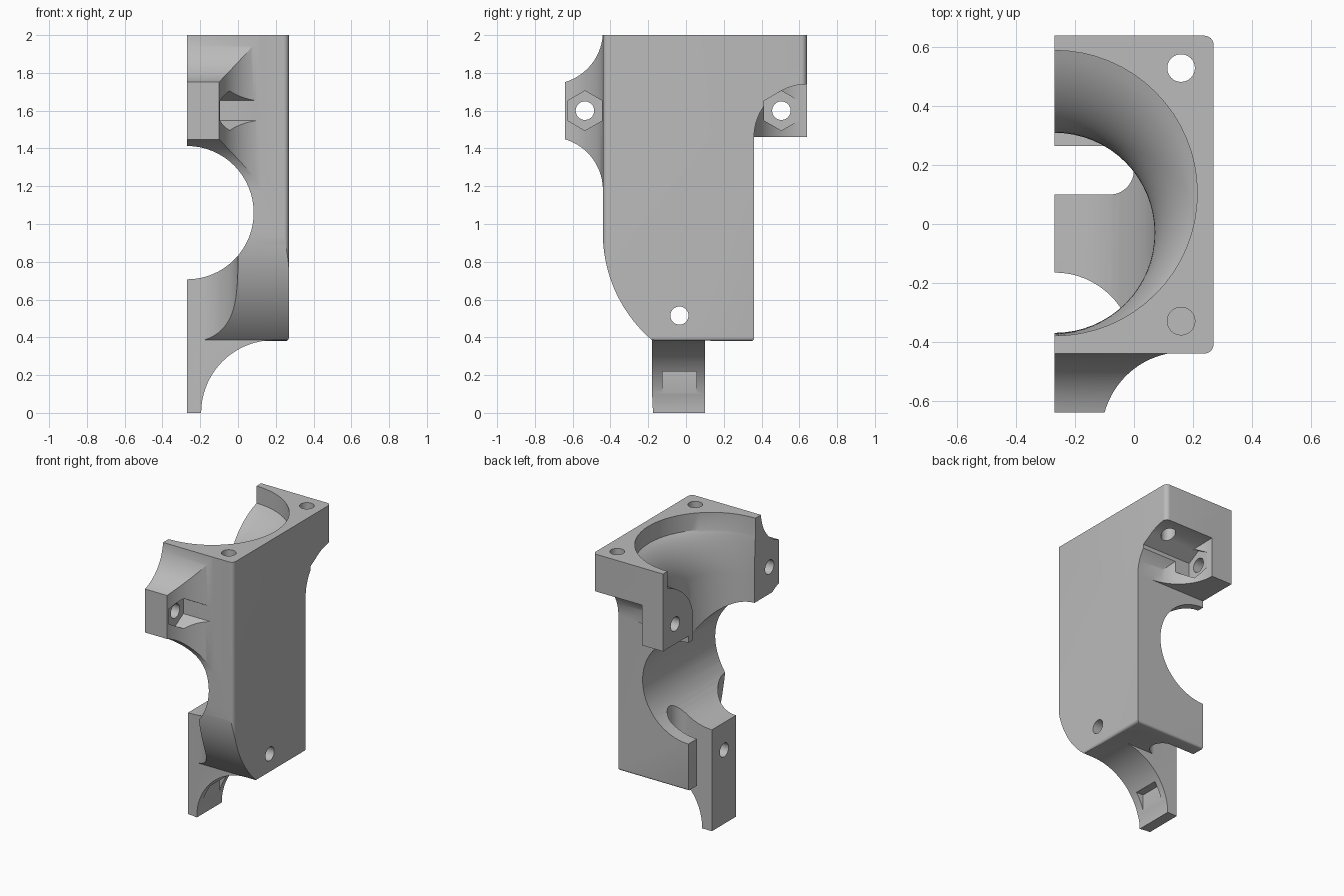
import bpy, bmesh
from math import sin, cos, pi, radians, sqrt
from mathutils import Vector

default = bpy.data.objects.get("Cube")
if default:
    bpy.data.objects.remove(default, do_unlink=True)

grey = bpy.data.materials.new("plain_grey")
grey.use_nodes = True
GREY = (0.5, 0.5, 0.5, 1)
grey.diffuse_color = GREY
grey.node_tree.nodes["Principled BSDF"].inputs["Base Color"].default_value = GREY

CUT = -0.27    # plane where the part is split in half
OUT = -0.4     # overshoot beyond the split plane


def arc(cx, cy, r, a0, a1, n=24):
    steps = [radians(a0 + (a1 - a0) * i / n) for i in range(n + 1)]
    return [(cx + r * cos(a), cy + r * sin(a)) for a in steps]


def circle(cx, cy, r, n=64):
    return arc(cx, cy, r, 0, 360, n)[:-1]


def rect(x0, y0, x1, y1):
    return [(x0, y0), (x1, y0), (x1, y1), (x0, y1)]


def place(axis, p, d):
    return {"x": (d, p[0], p[1]), "y": (p[0], d, p[1]), "z": (p[0], p[1], d)}[axis]


def loft(name, axis, layers):
    """Closed solid through matching outlines, each given as (outline, depth)."""
    bm = bmesh.new()
    rings = [[bm.verts.new(place(axis, p, d)) for p in pts] for pts, d in layers]
    for a, b in zip(rings, rings[1:]):
        for i in range(len(a)):
            j = (i + 1) % len(a)
            bm.faces.new((a[i], a[j], b[j], b[i]))
    bm.faces.new(rings[0])
    bm.faces.new(rings[-1])
    bmesh.ops.recalc_face_normals(bm, faces=bm.faces)
    mesh = bpy.data.meshes.new(name)
    bm.to_mesh(mesh)
    bm.free()
    mesh.materials.append(grey)
    ob = bpy.data.objects.new(name, mesh)
    bpy.context.collection.objects.link(ob)
    return ob


def prism(name, axis, pts, lo, hi):
    return loft(name, axis, [(pts, lo), (pts, hi)])


def combine(target, tool, operation):
    bpy.ops.object.select_all(action="DESELECT")
    bpy.context.view_layer.objects.active = target
    target.select_set(True)
    mod = target.modifiers.new(operation, "BOOLEAN")
    mod.operation = operation
    mod.solver = "EXACT"
    mod.object = tool
    bpy.ops.object.modifier_apply(modifier=mod.name)
    bpy.data.objects.remove(tool, do_unlink=True)


# Housing: rounded plan, side outline and front outline intersected
plan = ([(OUT, -0.44)] + arc(0.24, -0.41, 0.03, -90, 0, 8)
        + arc(0.24, 0.61, 0.03, 0, 90, 8) + [(OUT, 0.64)])
side = (arc(0.3035, 0.95, 0.7435, 180, 229.5, 32)
        + arc(0.345, 0.395, 0.015, -90, 0, 4)
        + arc(0.64, 1.46, 0.28, 180, 90) + [(0.8, 1.74), (0.8, 2.1), (-0.44, 2.1)])
front = [(-0.5, 0.38)] + arc(0.25, 0.4, 0.02, -90, 0, 6) + [(0.27, 2.2), (-0.5, 2.2)]
body = prism("bracket_body", "z", plan, 0.2, 2.0)
combine(body, prism("side_outline", "x", side, -0.6, 0.5), "INTERSECT")
combine(body, prism("front_outline", "y", front, -1, 1), "INTERSECT")

# Front clamp ear, flaring into the wall on all sides
ear_side = ([(-0.41, 1.18)] + arc(-0.72, 1.18, 0.28, 0, 73.4)
            + arc(-0.72, 2.02, 0.28, -73.4, -4.1) + [(-0.41, 2.0)])
ear_plan = [(OUT, -0.64)] + arc(0.17, -0.715, 0.28, 164.5, 90) + [(0.17, -0.41), (OUT, -0.41)]
ear = prism("front_ear", "x", ear_side, OUT, 0.4)
combine(ear, prism("ear_plan", "z", ear_plan, 1, 2.2), "INTERSECT")
combine(body, ear, "UNION")

# Back clamp ear under the overhang
back_plan = [(OUT, 0.33), (OUT, 0.64)] + arc(0.17, 0.64, 0.28, 180, 270) + [(0.17, 0.33)]
combine(body, prism("back_ear", "z", back_plan, 1.46, 1.85), "UNION")

# Foot with a concave flare and a shallow pocket
foot_profile = [(OUT, 0)] + arc(0.19, 0, 0.385, 180, 90) + [(0.19, 0.45), (OUT, 0.45)]
foot = prism("foot", "y", foot_profile, -0.18, 0.1)
combine(foot, prism("foot_pocket", "x", rect(-0.125, 0.05, 0.055, 0.22), -0.18, 0.1),
        "DIFFERENCE")
combine(body, foot, "UNION")

# Vertical bore widening into an offset counterbore
layers = [(circle(CUT, -0.03, 0.34), z) for z in (1.06, 1.59)]
for i in range(1, 13):
    u = 1 - cos(i / 12 * pi / 2)
    rise = 0.7 * sqrt(1 - (1 - u) ** 2) + 0.3 * u
    layers.append((circle(CUT, -0.03 + 0.135 * u, 0.34 + 0.145 * u), 1.59 + 0.29 * rise))
layers.append((circle(CUT, 0.105, 0.485), 2.2))
combine(body, loft("main_bore", "z", layers), "DIFFERENCE")

# Cross bore, front relief, rear slot
slot = [(OUT, 0.1)] + arc(-0.083, 0.1825, 0.0825, -90, 90) + [(OUT, 0.265)]
cutters = [
    prism("cross_bore", "y", circle(CUT, 1.06, 0.353), -1, 1),
    prism("front_relief", "z", circle(CUT, -0.435, 0.27), -0.2, 1.0),
    prism("rear_slot", "z", slot, 0.2, 1.06),
    prism("foot_bolt_hole", "x", circle(-0.035, 0.515, 0.048, 32), -0.6, 0.5),
    prism("back_screw_hole", "z", circle(0.16, 0.53, 0.047, 32), 1.5, 2.2),
    prism("front_screw_hole", "z", circle(0.16, -0.33, 0.047, 32), 1.6, 2.2),
]
# Clamp bolt holes with hexagonal nut recesses
for label, y in (("front", -0.535), ("back", 0.505)):
    hexagon = arc(y, 1.6, 0.105, 30, 390, 6)[:-1]
    cutters.append(prism(label + "_bolt_hole", "x", circle(y, 1.6, 0.049, 32), -0.6, 0.5))
    cutters.append(prism(label + "_nut_recess", "x", hexagon, -0.11, 0.5))
# Split plane
cutters.append(prism("split_plane", "x", rect(-2, -1, 2, 3), -1, CUT))
for cutter in cutters:
    combine(body, cutter, "DIFFERENCE")

bpy.ops.object.select_all(action="DESELECT")
body.select_set(True)
bpy.context.view_layer.objects.active = body
bpy.ops.object.shade_smooth_by_angle(angle=radians(25))
